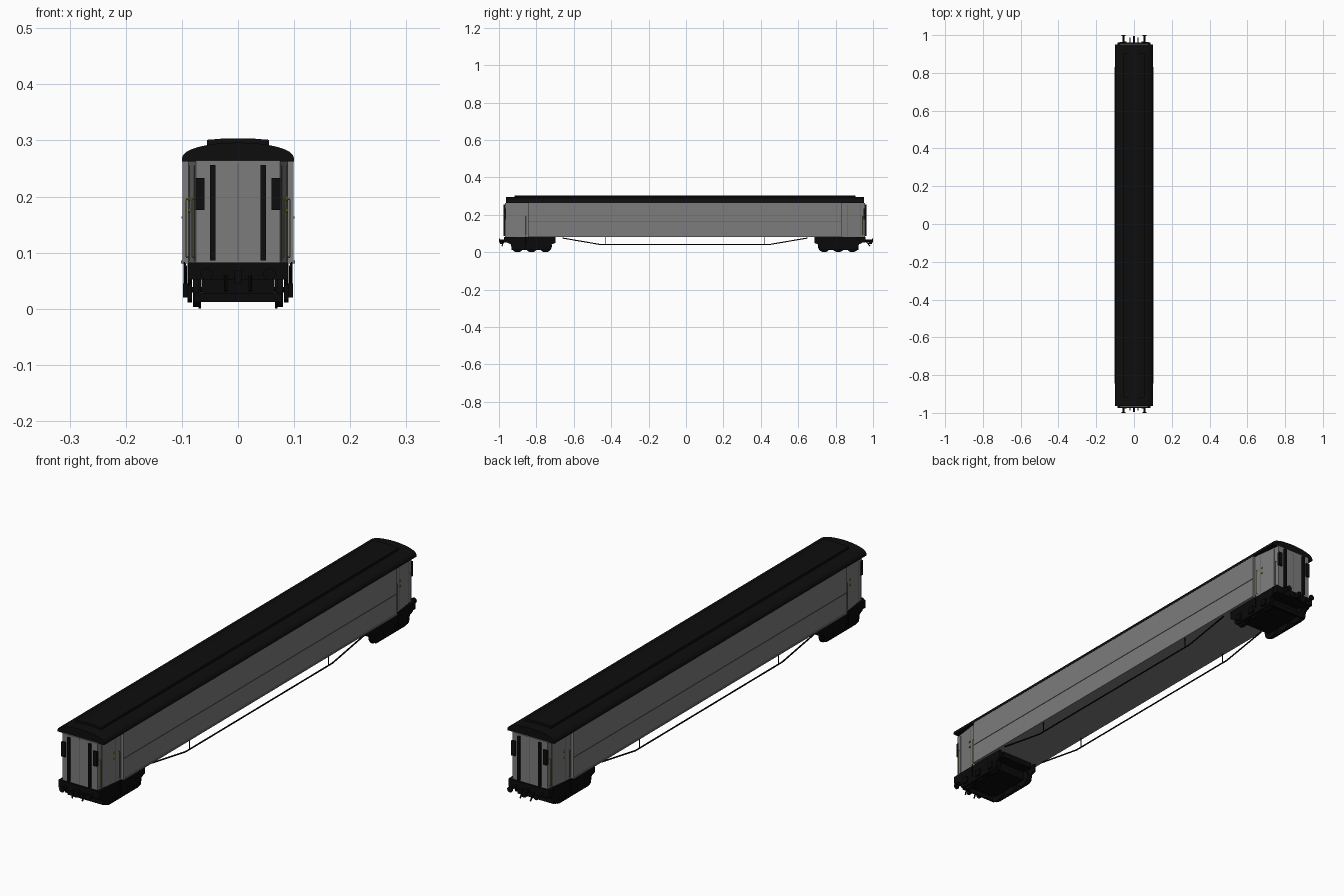
import bpy
import bmesh
import math
from mathutils import Vector

if "Cube" in bpy.data.objects:
    bpy.data.objects.remove(bpy.data.objects["Cube"])


def material(name, rgb):
    m = bpy.data.materials.new(name)
    m.use_nodes = True
    m.diffuse_color = (*rgb, 1)
    m.node_tree.nodes["Principled BSDF"].inputs["Base Color"].default_value = (*rgb, 1)
    return m


GREY = material("body grey", (0.2, 0.2, 0.2))
SEAM = material("seam grey", (0.11, 0.11, 0.11))
BLACK = material("roof black", (0.004, 0.004, 0.004))
IRON = material("running gear black", (0.003, 0.003, 0.003))
GOLD = material("handrail gold", (0.25, 0.23, 0.02))
MID = -0.006  # centre of the carriage along y


def finish(name, bm, mat, smooth=False):
    bmesh.ops.recalc_face_normals(bm, faces=bm.faces[:])
    me = bpy.data.meshes.new(name)
    bm.to_mesh(me)
    bm.free()
    me.materials.append(mat)
    ob = bpy.data.objects.new(name, me)
    bpy.context.collection.objects.link(ob)
    if smooth:
        bpy.ops.object.select_all(action='DESELECT')
        ob.select_set(True)
        bpy.context.view_layer.objects.active = ob
        bpy.ops.object.shade_smooth_by_angle(angle=math.radians(35))
    return ob


def box(name, mat, x, y, z):
    """Box from its (low, high) range on each axis."""
    bm = bmesh.new()
    bmesh.ops.create_cube(bm, size=1)
    for v in bm.verts:
        v.co = [(a + b) / 2 + (b - a) * c for c, (a, b) in zip(v.co, (x, y, z))]
    return finish(name, bm, mat)


def prism(name, mat, points, direction, smooth=False):
    """Closed outline pushed along a direction."""
    bm = bmesh.new()
    face = bm.faces.new([bm.verts.new(p) for p in points])
    new = bmesh.ops.extrude_face_region(bm, geom=[face])["geom"]
    bmesh.ops.translate(bm, vec=direction,
                        verts=[g for g in new if isinstance(g, bmesh.types.BMVert)])
    return finish(name, bm, mat, smooth)


def rod(name, mat, a, b, radius, sides=8):
    a, b = Vector(a), Vector(b)
    bm = bmesh.new()
    bmesh.ops.create_cone(bm, cap_ends=True, segments=sides, radius1=radius,
                          radius2=radius, depth=(b - a).length)
    turn = (b - a).to_track_quat('Z', 'Y').to_matrix().to_4x4()
    bmesh.ops.transform(bm, matrix=turn, verts=bm.verts[:])
    bmesh.ops.translate(bm, vec=(a + b) / 2, verts=bm.verts[:])
    return finish(name, bm, mat, sides > 8)


def span(a, b):
    return (min(a, b), max(a, b))


# Main body with thin belt and sill mouldings
box("body", GREY, (-0.099, 0.099), (MID - 0.838, MID + 0.838), (0.081, 0.264))
for sx, side in ((-1, "right"), (1, "left")):
    box(side + "_belt_moulding", SEAM, span(sx * 0.098, sx * 0.1005),
        (MID - 0.838, MID + 0.838), (0.161, 0.164))
    box(side + "_sill_moulding", GREY, span(sx * 0.098, sx * 0.102),
        (MID - 0.838, MID + 0.838), (0.081, 0.086))

# Arched roof with a raised deck
arch = [(-0.1, 0.262)]
for i in range(17):
    t = math.pi * (1 - i / 16)
    arch.append((0.1 * math.cos(t), 0.267 + 0.029 * math.sin(t) ** 0.9))
arch.append((0.1, 0.262))
prism("roof", BLACK, [(x, MID - 0.957, z) for x, z in arch], (0, 1.914, 0), True)
deck = [(-0.055, 0.28), (-0.055, 0.301), (-0.03, 0.303), (0.03, 0.303),
        (0.055, 0.301), (0.055, 0.28)]
prism("raised_roof_deck", BLACK, [(x, MID - 0.912, z) for x, z in deck], (0, 1.824, 0))

# Tapered entrance ends, built once for each end
for sy, end in ((-1, "front"), (1, "back")):
    def Y(d):
        return MID + sy * d

    outline = [(-0.09, 0.83), (-0.088, 0.86), (-0.075, 0.962),
               (0.075, 0.962), (0.088, 0.86), (0.09, 0.83)]
    prism(end + "_vestibule", GREY, [(x, Y(d), 0.081) for x, d in outline], (0, 0, 0.183))
    box(end + "_end_door_seam", SEAM, (-0.0008, 0.0008),
        span(Y(0.961), Y(0.963)), (0.085, 0.26))
    box(end + "_buffer_beam", IRON, (-0.088, 0.088), span(Y(0.93), Y(0.967)), (0.052, 0.082))

    for sx, side in ((-1, "right"), (1, "left")):
        tag = end + "_" + side
        box(tag + "_gangway_post", BLACK, span(sx * 0.04, sx * 0.05),
            span(Y(0.96), Y(0.971)), (0.086, 0.256))
        box(tag + "_end_board", BLACK, span(sx * 0.06, sx * 0.076),
            span(Y(0.956), Y(0.969)), (0.176, 0.233))
        # Door outline and handle on the tapered side
        for n, (d, x) in enumerate(((0.868, 0.087), (0.94, 0.0778))):
            rod(f"{tag}_door_seam_{n}", SEAM, (sx * x, Y(d), 0.085),
                (sx * x, Y(d), 0.255), 0.0009, 6)
        for n, z in enumerate((0.175, 0.197)):
            rod(f"{tag}_door_handle_{n}", GOLD, (sx * 0.085, Y(0.875), z),
                (sx * 0.089, Y(0.875), z), 0.004, 8)
        # Gold grab rails
        for n, (d, x) in enumerate(((0.95, 0.082), (0.85, 0.0925))):
            rod(f"{tag}_grab_rail_{n}", GOLD, (sx * x, Y(d), 0.092),
                (sx * x, Y(d), 0.195), 0.0012, 6)
            for z in (0.092, 0.195):
                rod(f"{tag}_rail_bracket_{n}", GOLD, (sx * (x - 0.008), Y(d), z),
                    (sx * x, Y(d), z), 0.0012, 6)
        # Buffers
        rod(tag + "_buffer_stem", IRON, (sx * 0.056, Y(0.96), 0.062),
            (sx * 0.056, sy * 0.995, 0.062), 0.005, 12)
        rod(tag + "_buffer_head", IRON, (sx * 0.056, sy * 0.994, 0.062),
            (sx * 0.056, sy, 0.062), 0.011, 16)
        # Steps below the doors
        rod(tag + "_step_hanger", IRON, (sx * 0.096, Y(0.85), 0.03),
            (sx * 0.096, Y(0.85), 0.083), 0.0015, 6)

    # Coupler and hanging hoses
    rod(end + "_coupler_bar", IRON, (0, Y(0.93), 0.06), (0, sy * 0.985, 0.06), 0.006)
    box(end + "_coupler_hook", IRON, (-0.006, 0.006), span(sy * 0.975, sy * 0.995), (0.045, 0.068))
    for x in (-0.022, 0.022):
        rod(end + "_brake_hose", IRON, (x, Y(0.967), 0.06), (x, sy * 0.985, 0.032), 0.003)

    # Three-axle truck
    box(end + "_truck_bolster", IRON, (-0.07, 0.07), span(Y(0.695), Y(0.94)), (0.058, 0.081))
    box(end + "_truck_centre", IRON, (-0.065, 0.065), span(Y(0.735), Y(0.905)), (0.022, 0.06))
    box(end + "_brake_beam", IRON, (-0.078, 0.078), span(Y(0.92), Y(0.928)), (0.012, 0.028))
    for sx, side in ((-1, "right"), (1, "left")):
        tag = end + "_" + side
        frame = [(0.692, 0.081), (0.692, 0.05), (0.712, 0.042), (0.718, 0.016),
                 (0.735, 0.011), (0.905, 0.011), (0.925, 0.016), (0.93, 0.042),
                 (0.948, 0.05), (0.948, 0.081)]
        prism(tag + "_truck_side_frame", IRON,
              [(sx * 0.082, Y(d), z) for d, z in frame], (sx * 0.008, 0, 0))
        for n, d in enumerate((0.745, 0.82, 0.895)):
            rod(f"{tag}_wheel_{n}", IRON, (sx * 0.066, Y(d), 0.034),
                (sx * 0.08, Y(d), 0.034), 0.031, 20)
            rod(f"{tag}_wheel_flange_{n}", IRON, (sx * 0.066, Y(d), 0.034),
                (sx * 0.07, Y(d), 0.034), 0.034, 20)
            box(f"{tag}_axle_box_{n}", IRON, span(sx * 0.088, sx * 0.098),
                (Y(d) - 0.012, Y(d) + 0.012), (0.02, 0.045))
            rod(f"{tag}_axle_{n}", IRON, (0, Y(d), 0.034), (sx * 0.09, Y(d), 0.034), 0.005)

# Truss rods with queen posts under each side
for sx, side in ((-1, "right"), (1, "left")):
    x = sx * 0.094
    path = [(x, MID + d, z) for d, z in
            ((-0.655, 0.076), (-0.45, 0.041), (0.45, 0.041), (0.655, 0.076))]
    for n in range(3):
        rod(f"{side}_truss_rod_{n}", IRON, path[n], path[n + 1], 0.0028, 8)
    for d in (-0.425, 0.425):
        rod(side + "_queen_post", IRON, (x, MID + d, 0.041), (x, MID + d, 0.083), 0.0018, 6)
